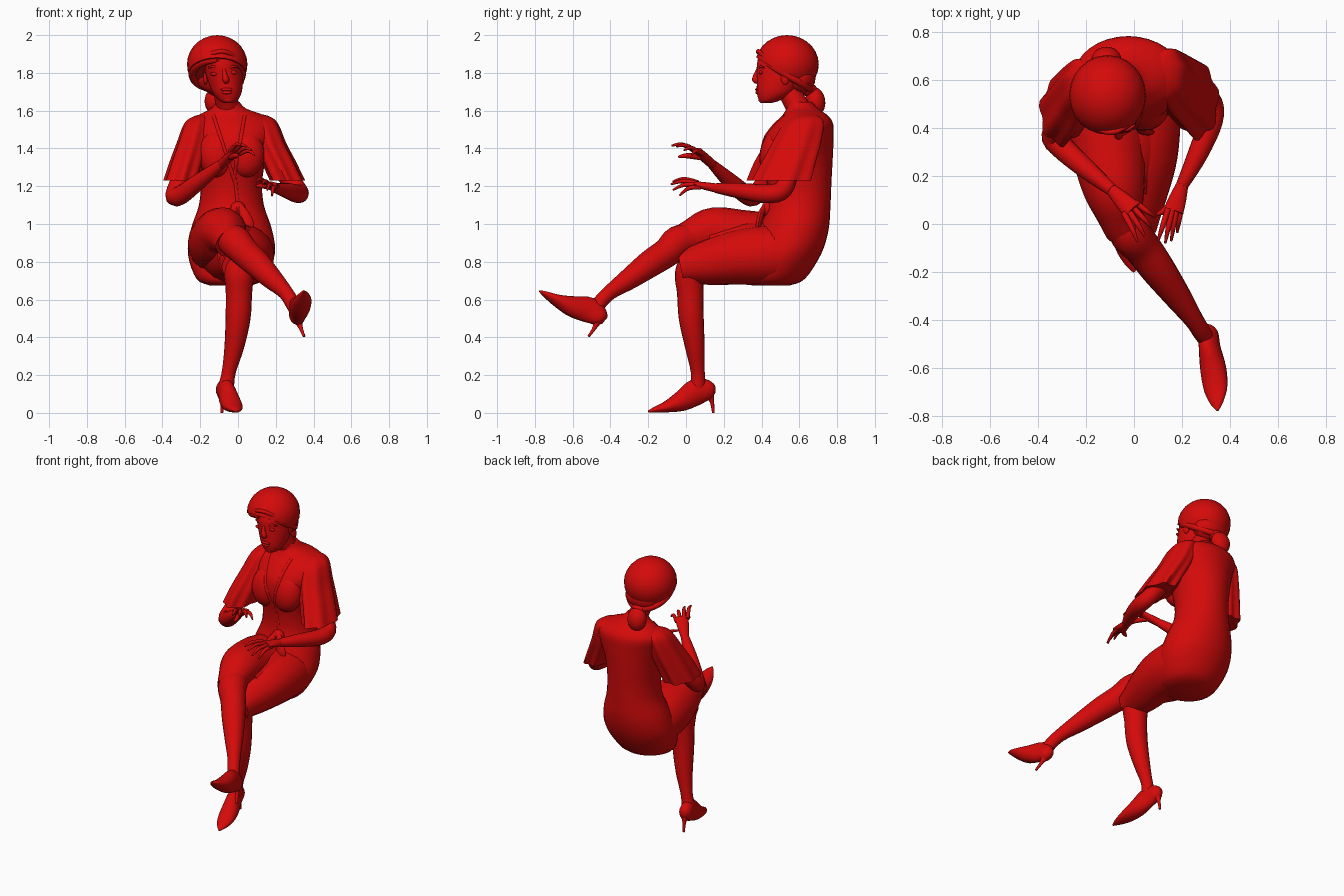
import bpy, bmesh, math
from mathutils import Vector, Matrix

cube = bpy.data.objects.get("Cube")
if cube:
    bpy.data.objects.remove(cube, do_unlink=True)

red = bpy.data.materials.new("red")
red.use_nodes = True
RED = (0.66, 0.003, 0.003, 1)
red.diffuse_color = RED
red.node_tree.nodes["Principled BSDF"].inputs["Base Color"].default_value = RED

X, Y, Z = Vector((1, 0, 0)), Vector((0, 1, 0)), Vector((0, 0, 1))


def finish(name, bm):
    bmesh.ops.recalc_face_normals(bm, faces=bm.faces)
    me = bpy.data.meshes.new(name)
    bm.to_mesh(me)
    bm.free()
    me.materials.append(red)
    ob = bpy.data.objects.new(name, me)
    bpy.context.collection.objects.link(ob)
    bpy.ops.object.select_all(action='DESELECT')
    ob.select_set(True)
    bpy.context.view_layer.objects.active = ob
    bpy.ops.object.shade_smooth_by_angle(angle=math.radians(50))
    return ob


def smooth_rows(rows, steps):
    """Catmull-Rom interpolation of rows of numbers."""
    out = []
    for i in range(len(rows) - 1):
        p = [rows[max(i - 1, 0)], rows[i], rows[i + 1], rows[min(i + 2, len(rows) - 1)]]
        for s in range(steps):
            t = s / steps
            out.append([0.5 * (2 * b + (c - a) * t + (2 * a - 5 * b + 4 * c - d) * t * t
                               + (3 * b - a - 3 * c + d) * t ** 3) for a, b, c, d in zip(*p)])
    return out + [list(rows[-1])]


def loft(name, rows, up=None, seg=20, steps=4, ripple=0.0, waves=7):
    """Skin ellipses (x, y, z, half width, half depth); level rings if up is None."""
    rows = [r if len(r) == 5 else (*r, r[3]) for r in rows]
    rows = smooth_rows(rows, steps)
    bm = bmesh.new()
    rings = []
    for i, r in enumerate(rows):
        c = Vector(r[:3])
        u, v = X, Y
        if up is not None:
            t = (Vector(rows[min(i + 1, len(rows) - 1)][:3]) - Vector(rows[max(i - 1, 0)][:3])).normalized()
            v = (up - t * up.dot(t)).normalized()
            u = t.cross(v)
        ring = []
        for k in range(seg):
            a = 2 * math.pi * k / seg
            f = 1 + ripple * i / len(rows) * math.sin(waves * a)
            ring.append(bm.verts.new(c + u * (r[3] * f * math.cos(a)) + v * (r[4] * f * math.sin(a))))
        rings.append(ring)
    for p, q in zip(rings, rings[1:]):
        for k in range(seg):
            bm.faces.new((p[k], p[(k + 1) % seg], q[(k + 1) % seg], q[k]))
    bm.faces.new(rings[0])
    bm.faces.new(rings[-1])
    return finish(name, bm)


def ball(name, loc, size, rot=0.0, cut=None):
    """Ellipsoid, optionally cut by a plane (point, normal) keeping the normal side."""
    bm = bmesh.new()
    bmesh.ops.create_uvsphere(bm, u_segments=24, v_segments=14, radius=1)
    bm.transform(Matrix.Translation(loc) @ Matrix.Rotation(rot, 4, 'X') @ Matrix.Diagonal((*size, 1)))
    if cut:
        res = bmesh.ops.bisect_plane(bm, geom=bm.verts[:] + bm.edges[:] + bm.faces[:],
                                     plane_co=cut[0], plane_no=cut[1], clear_inner=True)
        bmesh.ops.holes_fill(bm, edges=[e for e in res["geom_cut"] if isinstance(e, bmesh.types.BMEdge)])
    return finish(name, bm)


# Dress body
torso = loft("dress_body", [
    (-.04, .45, .675, .11, .1), (-.04, .465, .71, .18, .165), (-.035, .525, .84, .23, .19),
    (-.035, .57, .97, .215, .185), (-.035, .598, 1.1, .172, .167), (-.035, .6, 1.22, .163, .17),
    (-.033, .59, 1.35, .182, .187), (-.025, .595, 1.45, .212, .186), (-.025, .622, 1.53, .222, .157),
    (-.035, .63, 1.575, .175, .12), (-.05, .615, 1.61, .095, .085), (-.055, .6, 1.645, .064, .068)], seg=32)
busts = [ball(f"bust_{s}", (-.035 + d, .468, 1.37), (.1, .078, .125), rot=-.15)
         for s, d in (("left", .075), ("right", -.075))]

# Skirt over both thighs, the right crossed over the left
loft("skirt_right_thigh", [(-.1, .62, .85, .08), (-.105, .54, .865, .14), (-.105, .42, .895, .16),
                           (-.1, .28, .925, .152), (-.08, .14, .96, .128), (-.055, .03, .93, .095),
                           (-.035, -.02, .9, .088)], up=X, ripple=.02)
loft("skirt_left_thigh", [(.03, .62, .84, .08), (.035, .54, .84, .14), (.035, .42, .835, .158),
                          (.035, .28, .825, .147), (.02, .14, .8, .125), (.01, .03, .78, .1),
                          (.005, -.02, .77, .09)], up=X, ripple=.02)
loft("skirt_lap", [(-.03, .5, .85, .19, .165), (-.03, .3, .85, .16, .16), (-.02, .12, .85, .09, .12)], up=Z)

# Neckline edges and front seam, laid on the dress front
bpy.context.view_layer.update()


def on_front(x, z):
    ys = [h[1].y for h in (o.ray_cast((x, 0, z), Y) for o in [torso] + busts) if h[0]]
    return (x, min(ys) if ys else .5, z, .009, .005)


def trim(name, a, b, n=9):
    loft(name, [on_front(a[0] + (b[0] - a[0]) * i / n, a[1] + (b[1] - a[1]) * i / n) for i in range(n + 1)],
         up=Y, seg=8, steps=2)


trim("neckline_right", (-.13, 1.575), (-.015, 1.22))
trim("neckline_left", (.035, 1.575), (-.02, 1.25))
trim("front_seam", (-.015, 1.24), (0, 1.08))

# Gathered knot and falling folds at the waist
ball("sash_knot", (0, .43, 1.08), (.04, .03, .04))
for side, d in (("left", 1), ("right", -1)):
    loft(f"sash_fold_{side}", [(.005 * d, .425, 1.1, .015), (.03 * d, .4, 1.06, .025, .016),
                               (.05 * d, .385, 1.0, .035, .016), (.06 * d, .38, .95, .02, .01)], up=Y, seg=10)

# Flared sleeves with rounded shoulders
loft("sleeve_left", [(.1, .645, 1.582, .02, .025), (.115, .64, 1.568, .055, .07), (.135, .625, 1.53, .077, .108),
                     (.168, .59, 1.43, .084, .128), (.215, .55, 1.33, .088, .14), (.262, .51, 1.23, .088, .152)],
     seg=42, ripple=.09)
loft("sleeve_right", [(-.18, .61, 1.58, .02, .025), (-.195, .605, 1.565, .05, .065), (-.215, .59, 1.53, .07, .1),
                      (-.24, .55, 1.43, .082, .122), (-.27, .505, 1.33, .088, .135), (-.3, .468, 1.23, .09, .138)],
     seg=42, ripple=.09)

# Arms
loft("arm_left", [(.165, .59, 1.45, .05), (.23, .55, 1.3, .052), (.312, .515, 1.185, .05), (.32, .43, 1.16, .05),
                  (.265, .29, 1.175, .042), (.2, .16, 1.19, .026)], up=X, seg=16)
loft("arm_right", [(-.235, .55, 1.45, .05), (-.285, .46, 1.28, .052), (-.335, .37, 1.155, .05),
                   (-.3, .32, 1.155, .05), (-.2, .23, 1.23, .042), (-.09, .14, 1.315, .026)], up=X, seg=16)


# Hands: palm plus five fingers reaching from the knuckles
def hand(side, wrist, knuckle, across, tips, thumb):
    w, k, ac = Vector(wrist), Vector(knuckle), Vector(across)
    m = (w + k) / 2
    loft(f"palm_{side}", [(*(w + (w - k) * .3), .018, .018), (*w, .026, .024), (*m, .036, .021),
                          (*k, .042, .016)], up=Z, seg=14)
    for i, tip in enumerate(tips):
        base, t = k + ac * (i - 1.5) / 1.5, Vector(tip)
        mid = (base + t) / 2 + Z * .015
        loft(f"finger_{side}_{i + 1}", [(*(base + (w - k) * .15), .013), (*mid, .011), (*t, .005)], up=Z, seg=8)
    t = Vector(thumb)
    loft(f"thumb_{side}", [(*m, .018), (*((m + k) / 2 * .4 + t * .6), .014), (*t, .006)], up=Z, seg=8)


hand("left", (.2, .16, 1.19), (.165, .055, 1.21), (.028, .008, -.012),
     [(.1, -.07, 1.225), (.13, -.08, 1.21), (.155, -.07, 1.18), (.18, -.035, 1.15)], (.095, .04, 1.2))
hand("right", (-.09, .14, 1.315), (-.005, .055, 1.39), (.024, .022, -.008),
     [(.015, -.075, 1.415), (.045, -.05, 1.41), (.07, -.01, 1.39), (.088, .03, 1.365)], (.0, -.04, 1.355))

# Legs
loft("leg_left", [(.005, .05, .79, .09), (.005, .02, .73, .08), (.005, .022, .64, .07), (0, .028, .5, .066),
                  (-.02, .047, .35, .052), (-.048, .062, .22, .037), (-.062, .064, .14, .04),
                  (-.065, .065, .09, .03)], up=X)
loft("leg_right", [(-.04, .03, .92, .08), (-.015, -.04, .905, .087), (.035, -.1, .85, .078), (.1, -.19, .79, .072),
                   (.18, -.3, .71, .057), (.25, -.4, .64, .04), (.285, -.455, .585, .038),
                   (.305, -.485, .535, .032)], up=X)


# High-heeled shoes: rows run along the sole direction from the heel tip
def shoe(side, tip, fwd, up):
    o, f, up = Vector(tip), Vector(fwd).normalized(), Vector(up).normalized()
    loft(f"shoe_{side}", [(*(o + f * s + up * h), a, b) for s, h, a, b in (
        (-.008, .125, .015, .022), (.02, .123, .038, .05), (.09, .112, .043, .07), (.17, .065, .054, .056),
        (.25, .034, .051, .032), (.315, .018, .03, .016), (.355, .008, .005, .005))], up=up)
    loft(f"shoe_heel_{side}", [(*(o + f * s + up * h), r) for s, h, r in (
        (.025, .11, .03), (.008, .06, .012), (0, 0, .007))], up=f, seg=10)


shoe("left", (-.085, .145, 0), (.24, -.97, 0), (0, 0, 1))
shoe("right", (.35, -.515, .405), (0, -.75, .66), (-.07, .14, .157))

# Neck and head
loft("neck", [(-.05, .63, 1.55, .085), (-.055, .59, 1.62, .063), (-.07, .55, 1.7, .06), (-.08, .53, 1.77, .06)], up=X)
loft("head", [(-.05, .425, 1.64, .022, .025), (-.052, .443, 1.655, .05, .057), (-.058, .472, 1.695, .077, .097),
              (-.066, .49, 1.75, .091, .115), (-.075, .505, 1.8, .098, .13), (-.085, .515, 1.86, .1, .137),
              (-.1, .53, 1.92, .09, .12)], seg=32)

# Face
loft("nose", [(-.076, .385, 1.825, .009), (-.07, .37, 1.79, .012), (-.064, .368, 1.765, .018),
              (-.063, .38, 1.752, .013)], up=X, seg=12)
ball("upper_lip", (-.06, .379, 1.712), (.032, .013, .009))
ball("lower_lip", (-.059, .381, 1.696), (.027, .013, .01))
ball("chin", (-.052, .405, 1.66), (.028, .022, .02))
for side, d in (("left", 1), ("right", -1)):
    cx = -.076 + .05 * d
    ball(f"eye_{side}", (cx, .396, 1.798 + .004 * d), (.021, .011, .01))
    loft(f"brow_{side}", [(cx - .026 * d, .39, 1.82, .005), (cx, .393, 1.834, .007),
                          (cx + .03 * d, .413, 1.828, .004)], up=Y, seg=8)
    ball(f"ear_{side}", (-.075 + .097 * d, .525, 1.775), (.012, .024, .038))

# Head wrap with a close rolled band along its sloping lower edge, hair below it and a bun at the nape
ball("head_wrap", (-.11, .535, 1.845), (.16, .168, .155), cut=((-.11, .53, 1.787), (0, .19, .32)))
n = 16
loft("head_wrap_band", [(-.11 + .132 * math.sin(a), .53 - .131 * math.cos(a), 1.792 + .078 * math.cos(a), .02, .02)
                        for a in (2 * math.pi * i / n for i in range(n + 1))], up=Vector((0, .51, .86)), seg=10)
loft("head_wrap_fold", [(-.19, .428, 1.875, .01), (-.13, .388, 1.905, .012), (-.07, .387, 1.912, .012),
                        (0, .433, 1.875, .01)], up=Z, seg=10)
ball("hair", (-.1, .6, 1.77), (.118, .085, .085))
ball("bun", (-.115, .685, 1.65), (.062, .052, .075), rot=.15)
ball("bun_tie", (-.11, .65, 1.71), (.05, .045, .035))
